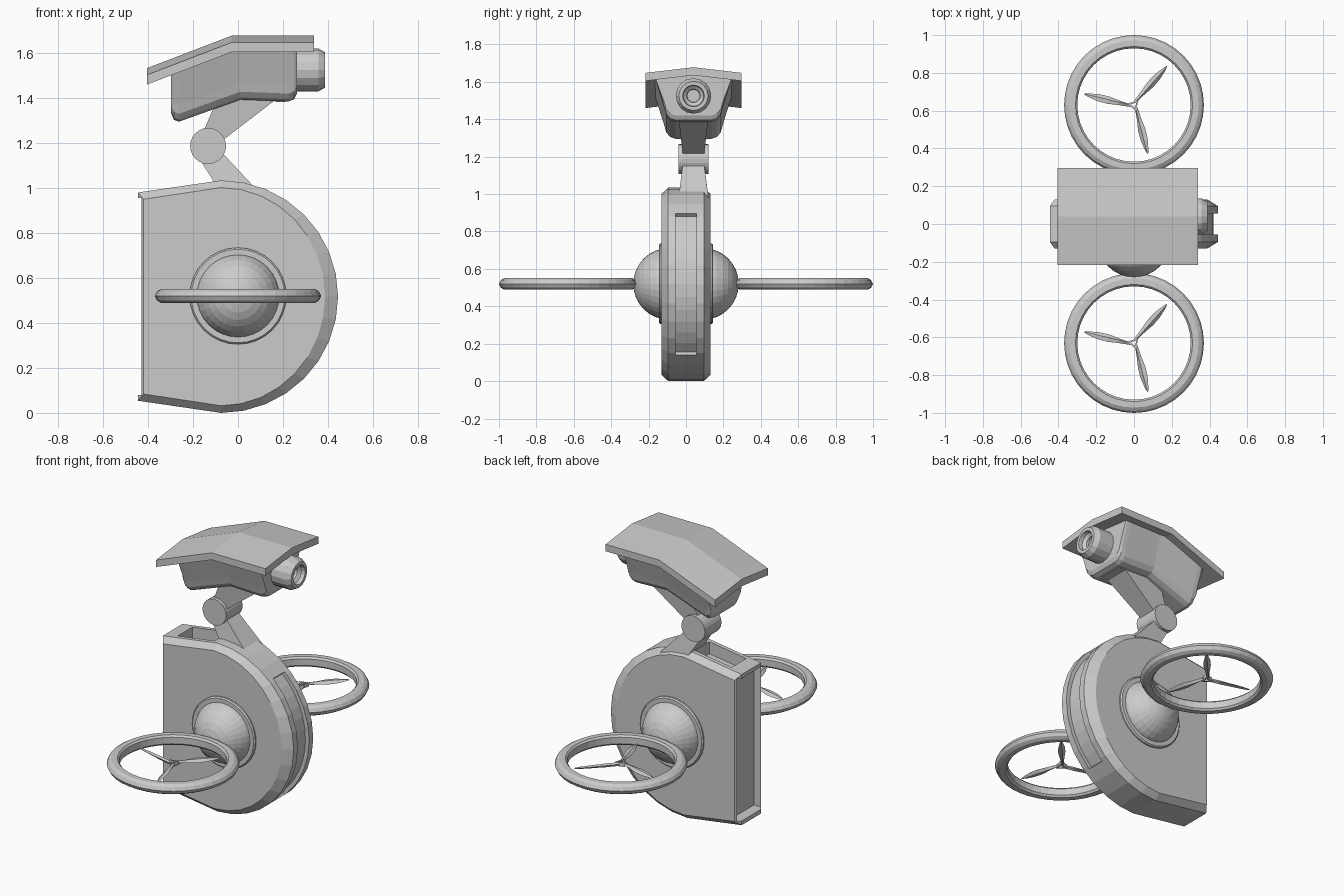
import bpy, bmesh, math
from mathutils import Matrix, Vector

if "Cube" in bpy.data.objects:
    bpy.data.objects.remove(bpy.data.objects["Cube"])

grey = bpy.data.materials.new("mid_grey")
grey.diffuse_color = (0.6, 0.6, 0.6, 1)
grey.use_nodes = True
grey.node_tree.nodes["Principled BSDF"].inputs["Base Color"].default_value = grey.diffuse_color
MID = 0.04            # sideways centre of the arm and camera head
HUB_Z = 0.52


def loft(bm, rings, closed=False):
    """Skin a list of equal-length point rings, capping the ends unless closed."""
    vs = [[bm.verts.new(p) for p in r] for r in rings]
    n = len(vs[0])
    pairs = list(zip(vs, vs[1:])) + ([(vs[-1], vs[0])] if closed else [])
    for a, b in pairs:
        for i in range(n):
            j = (i + 1) % n
            bm.faces.new((a[i], a[j], b[j], b[i]))
    if not closed:
        bm.faces.new(vs[0])
        bm.faces.new(vs[-1])


def finish(name, bm):
    bmesh.ops.recalc_face_normals(bm, faces=bm.faces)
    me = bpy.data.meshes.new(name)
    bm.to_mesh(me)
    bm.free()
    me.materials.append(grey)
    ob = bpy.data.objects.new(name, me)
    bpy.context.collection.objects.link(ob)
    return ob


def solid(name, rings, closed=False):
    bm = bmesh.new()
    loft(bm, rings, closed)
    return finish(name, bm)


def slab(name, pts, y0, y1):
    """Extrude an x/z outline along y."""
    return solid(name, [[(x, y, z) for x, z in pts] for y in (y0, y1)])


def lathe(name, prof, n, place, closed=False):
    """Revolve (radius, height) points about local z, then place."""
    rings = [[place @ Vector((r * math.cos(2 * math.pi * i / n),
                              r * math.sin(2 * math.pi * i / n), h)) for i in range(n)]
             for r, h in prof]
    return solid(name, rings, closed)


def cut(target, cutter):
    cutter.hide_render = True
    cutter.hide_viewport = True
    m = target.modifiers.new("cut", 'BOOLEAN')
    m.operation, m.solver, m.object = 'DIFFERENCE', 'EXACT', cutter


# --- body: half-round casing with chamfered rims
def outline(xl, zt, rx, rz, y):
    pts = [(xl, y, 2 * 0.517 - zt)]
    for i in range(17):
        a = math.pi * (i / 16 - 0.5)
        pts.append((-0.075 + rx * math.cos(a), y, 0.517 + rz * math.sin(a)))
    return pts + [(xl, y, zt)]


inner, outer = (-0.42, 0.95, 0.462, 0.485), (-0.445, 0.98, 0.52, 0.517)
body = solid("body", [outline(*inner, -0.13), outline(*outer, -0.095),
                      outline(*outer, 0.095), outline(*inner, 0.13)])

# recesses: back channel, top tray, groove round the front rim
cut(body, slab("back_channel_cutter", [(-0.6, 0.08), (-0.38, 0.08), (-0.38, 0.955), (-0.6, 0.955)],
               -0.118, 0.118))
cut(body, slab("top_tray_cutter", [(-0.36, 0.92), (-0.11, 0.955), (-0.11, 1.2), (-0.36, 1.2)],
               -0.07, 0.07))
arc = [math.radians(-47 + 94 * i / 12) for i in range(13)]
groove = [(-0.075 + r * math.cos(a), 0.517 + r * math.sin(a))
          for r, seq in ((0.495, arc), (0.62, arc[::-1])) for a in seq]
cut(body, slab("rim_groove_cutter", groove, -0.055, 0.055))

# --- hubs and rotors on both sides
ring_prof = [(0.30, -0.02), (0.31, -0.031), (0.342, -0.031), (0.36, -0.02), (0.37, 0),
             (0.36, 0.02), (0.342, 0.031), (0.31, 0.031), (0.30, 0.02)]
blade_prof = [(0.015, 0.007, 0.010), (0.08, 0.013, 0.011), (0.14, 0.021, 0.009),
              (0.19, 0.020, 0.008), (0.24, 0.011, 0.006), (0.268, 0.003, 0.003)]
for side, s in (("front", -1), ("back", 1)):
    turn = Matrix.Translation((0, 0, HUB_Z)) @ Matrix.Rotation(-s * math.pi / 2, 4, 'X')
    lathe(side + "_hub_plate", [(0.215, 0.11), (0.215, 0.138), (0.208, 0.145)], 32, turn)

    bm = bmesh.new()
    bmesh.ops.create_uvsphere(bm, u_segments=32, v_segments=16, radius=0.192)
    bm.transform(turn @ Matrix.Translation((0, 0, 0.09)))
    finish(side + "_hub_dome", bm)

    centre = Matrix.Translation((0, s * 0.63, HUB_Z))
    lathe(side + "_rotor_ring", ring_prof, 40, centre, True)

    # three pitched blades meeting in a small triangular hub
    bm = bmesh.new()
    for deg in (48, 166, 284):
        m = (centre @ Matrix.Rotation(math.radians(deg), 4, 'Z')
             @ Matrix.Translation((0, 0.008, 0)) @ Matrix.Rotation(math.radians(18), 4, 'X'))
        loft(bm, [[m @ Vector(p) for p in ((r, -w, 0), (r, 0, t), (r, w, 0), (r, 0, -t))]
                  for r, w, t in blade_prof])
    finish(side + "_rotor_blades", bm)
    tri = centre @ Matrix.Rotation(math.radians(46), 4, 'Z')
    lathe(side + "_rotor_hub", [(0.034, -0.012), (0.034, 0.012), (0.018, 0.012), (0.018, -0.012)],
          3, tri, True)


# --- jointed arm
def arm(name, thin, wide):
    solid(name, [[(a[0], MID - w, a[1]), (b[0], MID - w, b[1]),
                  (b[0], MID + w, b[1]), (a[0], MID + w, a[1])]
                 for (a, b), w in ((thin, 0.056), (wide, 0.08))])


arm("lower_arm", ((-0.178, 1.14), (-0.078, 1.165)), ((-0.08, 0.985), (0.095, 0.98)))
arm("upper_arm", ((-0.155, 1.25), (-0.08, 1.203)), ((-0.085, 1.41), (0.19, 1.41)))
slab("arm_mount", [(0.15, 1.39), (0.175, 1.382), (0.21, 1.382), (0.225, 1.42), (0.15, 1.42)],
     MID - 0.08, MID + 0.08)
lathe("elbow_joint", [(0.08, -0.08), (0.08, 0.08)], 24,
      Matrix.Translation((-0.133, MID, 1.187)) @ Matrix.Rotation(math.pi / 2, 4, 'X'))


# --- camera head: tapered bent housing with rounded lower edges
def section(x, top, base, grow=0.0):
    half = [(0.205, top), (0.157 + grow, base + 0.075), (0.146 + grow, base + 0.035),
            (0.125 + grow, base + 0.01), (0.095, base)]
    return ([(x, MID - y, z) for y, z in half] + [(x, MID + y, z) for y, z in half[::-1]]
            + [(x, MID, top + 0.02)])


solid("camera_housing", [section(-0.298, 1.515, 1.335), section(-0.285, 1.52, 1.303),
                         section(-0.262, 1.53, 1.295), section(0.01, 1.62, 1.393),
                         section(0.225, 1.62, 1.385), section(0.25, 1.62, 1.395),
                         section(0.262, 1.62, 1.42)])

# roof: bent along its length with a shallow ridge
solid("camera_roof", [[(x, MID - 0.257, z - 0.03), (x, MID, z), (x, MID + 0.257, z - 0.03),
                       (x, MID + 0.257, z - 0.073), (x, MID, z - 0.043), (x, MID - 0.257, z - 0.073)]
                      for x, z in ((-0.405, 1.533), (-0.027, 1.678), (0.338, 1.678))])

# lens barrel with a stepped recess
lathe("camera_lens", [(0.095, 0.24), (0.095, 0.358), (0.078, 0.388), (0.058, 0.388),
                      (0.055, 0.365), (0.036, 0.35), (0.034, 0.335)], 16,
      Matrix.Translation((0, MID, 1.525)) @ Matrix.Rotation(math.pi / 2, 4, 'Y'))
